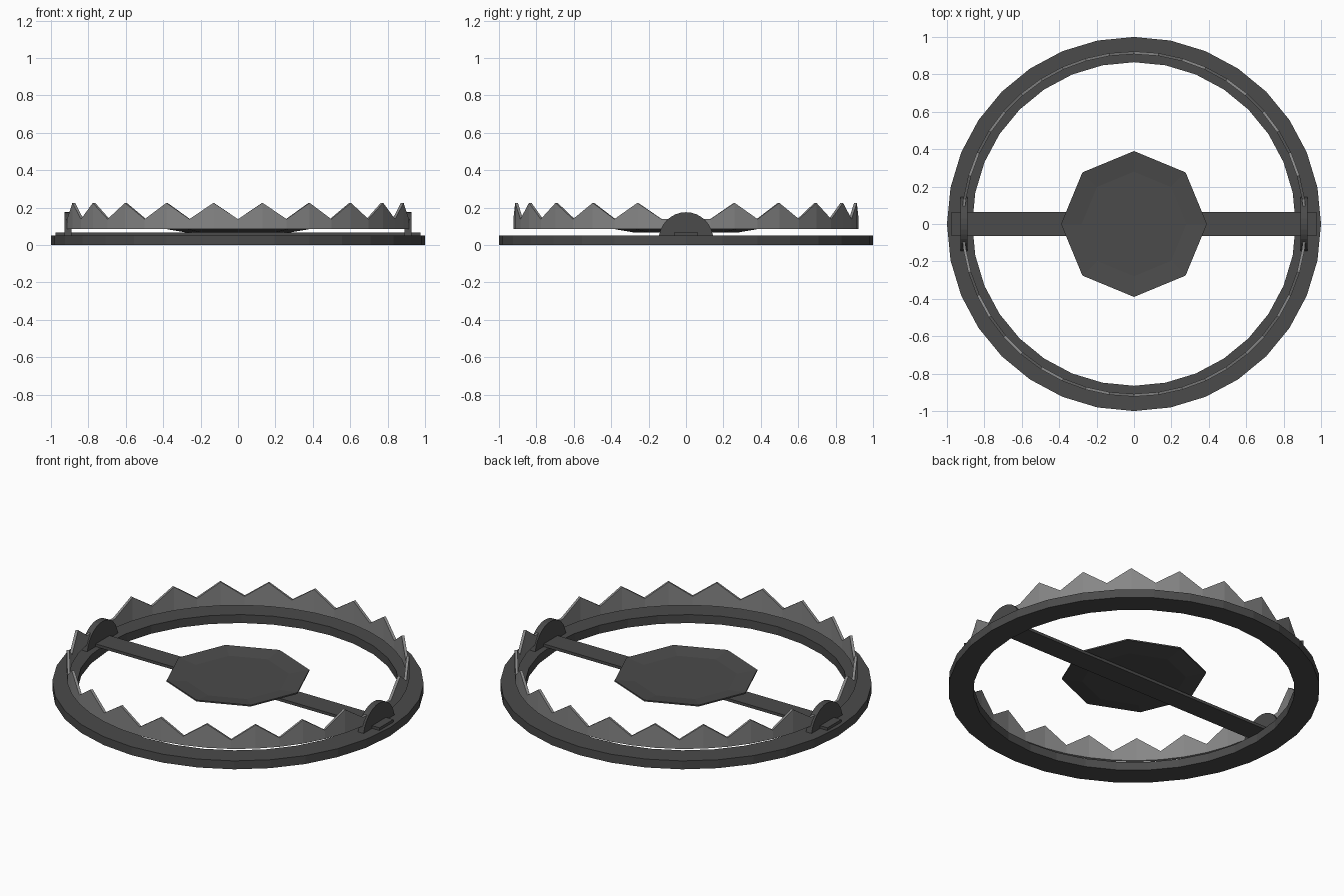
import bpy
import bmesh
from math import sin, cos, pi

if "Cube" in bpy.data.objects:
    bpy.data.objects.remove(bpy.data.objects["Cube"], do_unlink=True)


def make_material(name, value):
    mat = bpy.data.materials.new(name)
    mat.use_nodes = True
    colour = (value, value, value, 1)
    mat.diffuse_color = colour
    mat.node_tree.nodes["Principled BSDF"].inputs["Base Color"].default_value = colour
    return mat


dark_iron = make_material("dark iron", 0.07)
bare_steel = make_material("bare steel", 0.24)


def finish(name, bm, mat):
    bmesh.ops.recalc_face_normals(bm, faces=bm.faces)
    mesh = bpy.data.meshes.new(name)
    bm.to_mesh(mesh)
    bm.free()
    mesh.materials.append(mat)
    obj = bpy.data.objects.new(name, mesh)
    bpy.context.collection.objects.link(obj)
    return obj


def sweep(name, sections, mat, closed):
    """Skin a row of equal cross-sections, capping the ends if open."""
    bm = bmesh.new()
    rows = [[bm.verts.new(p) for p in s] for s in sections]
    pairs = list(zip(rows, rows[1:]))
    if closed:
        pairs.append((rows[-1], rows[0]))
    else:
        bm.faces.new(rows[0])
        bm.faces.new(rows[-1])
    n = len(rows[0])
    for a, b in pairs:
        for i in range(n):
            j = (i + 1) % n
            bm.faces.new((a[i], a[j], b[j], b[i]))
    return finish(name, bm, mat)


def arc_section(angle, inner, outer, low, high):
    profile = ((inner, low), (outer, low), (outer, high), (inner, high))
    return [(r * cos(angle), r * sin(angle), z) for r, z in profile]


# Base ring
RING_SIDES = 32
sweep("base_ring",
      [arc_section(2 * pi * i / RING_SIDES, 0.865, 1, 0, 0.05) for i in range(RING_SIDES)],
      dark_iron, True)

# Cross bar over the ring
bm = bmesh.new()
bmesh.ops.create_cube(bm, size=1)
for v in bm.verts:
    v.co.x *= 1.95
    v.co.y *= 0.13
    v.co.z = 0.0575 + v.co.z * 0.017
finish("cross_bar", bm, dark_iron)

# Two toothed jaws, each a half circle ending in short flats at the hinges
STEPS = 22
for name, start in (("back_jaw", 0), ("front_jaw", pi)):
    sections = []
    for i in range(STEPS + 1):
        is_tip = i % 2 == 0 and 0 < i < STEPS
        sections.append(arc_section(start + pi * i / STEPS, 0.908, 0.923,
                                    0.085, 0.225 if is_tip else 0.138))
    sweep(name, sections, bare_steel, False)

# Half-round hinge plates
for name, side in (("left_hinge", 1), ("right_hinge", -1)):
    arc = [(0.145 * cos(pi * i / 16), max(0.05, 0.03 + 0.145 * sin(pi * i / 16)))
           for i in range(17)]
    sweep(name, [[(side * x, y, z) for y, z in arc] for x in (0.89, 0.927)],
          dark_iron, False)

# Shallow eight-sided trigger pan
dish = ((0.39, 0.094), (0.28, 0.08), (0.28, 0.067), (0.39, 0.086))
sections = [[(r * cos(pi * i / 4), r * sin(pi * i / 4), z) for r, z in dish]
            for i in range(8)]
pan = sweep("trigger_pan", sections, dark_iron, True)
bm = bmesh.new()
bm.from_mesh(pan.data)
bm.verts.ensure_lookup_table()
for k in (1, 2):
    bm.faces.new([bm.verts[4 * i + k] for i in range(8)])
# drop the wall left between the two floors
wall = [f for f in bm.faces if len(f.verts) == 4
        and all(v.index % 4 in (1, 2) for v in f.verts)]
bmesh.ops.delete(bm, geom=wall, context="FACES_ONLY")
bmesh.ops.recalc_face_normals(bm, faces=bm.faces)
bm.to_mesh(pan.data)
bm.free()
